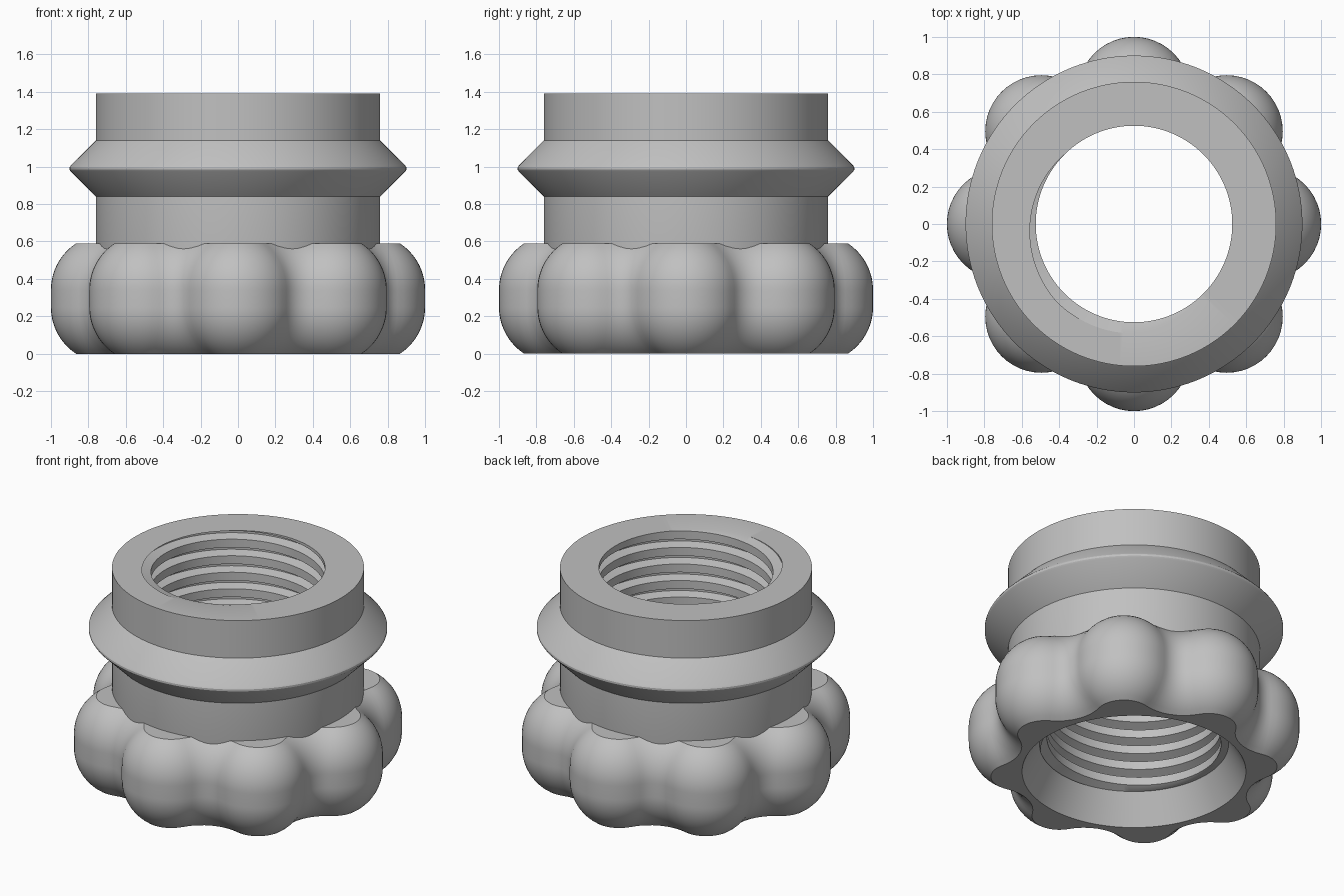
import bpy
import bmesh
from math import sin, cos, pi, radians, sqrt, atan2, hypot
from mathutils import Vector

cube = bpy.data.objects.get("Cube")
if cube:
    bpy.data.objects.remove(cube, do_unlink=True)

grey = bpy.data.materials.new("plain_grey")
grey.use_nodes = True
colour = (0.53, 0.53, 0.53, 1)
grey.diffuse_color = colour
grey.node_tree.nodes["Principled BSDF"].inputs["Base Color"].default_value = colour

COLUMNS = 192


def skin_loops(name, columns):
    """Join neighbouring closed profiles into one ring-shaped solid."""
    bm = bmesh.new()
    grid = [[bm.verts.new(p) for p in col] for col in columns]
    count = len(grid[0])
    for a, b in zip(grid, grid[1:]):
        for i in range(count):
            j = (i + 1) % count
            bm.faces.new((a[i], b[i], b[j], a[j]))
    bmesh.ops.remove_doubles(bm, verts=bm.verts, dist=0.0002)
    bmesh.ops.recalc_face_normals(bm, faces=bm.faces)
    mesh = bpy.data.meshes.new(name)
    bm.to_mesh(mesh)
    bm.free()
    mesh.materials.append(grey)
    obj = bpy.data.objects.new(name, mesh)
    bpy.context.collection.objects.link(obj)
    bpy.ops.object.select_all(action='DESELECT')
    obj.select_set(True)
    bpy.context.view_layer.objects.active = obj
    bpy.ops.object.shade_smooth_by_angle(angle=radians(30))
    return obj


# Threaded collar: outer wall with pointed flange, helical groove inside
TOP, THREAD_START, PITCH = 1.39, 0.19, 0.11
MINOR, MAJOR = 0.525, 0.585
GROOVE = [(315, MINOR), (265, MAJOR), (225, MAJOR), (135, MINOR)]
OUTER = [(0.76, TOP), (0.76, 1.14), (0.894, 1.006), (0.9, 0.996),
         (0.9, 0.984), (0.894, 0.974), (0.76, 0.84), (0.76, 0.45)]
CHAMFER = [(0.675, 0), (0.57, THREAD_START)]


def thread_profile(turn):
    pts = [(TOP + PITCH * (k + turn - a / 360), r)
           for k in range(-13, 3) for a, r in GROOVE]

    def radius_at(z):
        for (z0, r0), (z1, r1) in zip(pts, pts[1:]):
            if z0 <= z <= z1:
                return r0 + (r1 - r0) * (z - z0) / (z1 - z0)
        return MINOR

    low, high = radius_at(THREAD_START), radius_at(TOP)
    out = []
    for z, r in pts:
        if z < THREAD_START:
            out.append((low, THREAD_START))
        elif z > TOP:
            out.append((high, TOP))
        else:
            out.append((r, z))
    return out


collar = []
for c in range(COLUMNS + 1):
    t = 2 * pi * c / COLUMNS
    profile = CHAMFER + thread_profile(c / COLUMNS) + OUTER
    collar.append([(r * cos(t), r * sin(t), z) for r, z in profile])
skin_loops("threaded_collar", collar)

# Lobed grip: eight round lobes joined by concave fillets
LOBES, LOBE_R, LOBE_DIST, VALLEY = 8, 0.3, 0.7, 0.857
HEIGHT, STRAIGHT_LOW, STRAIGHT_HIGH = 0.59, 0.25, 0.34
half = pi / LOBES
lx, ly = LOBE_DIST * cos(half), LOBE_DIST * sin(half)
# Fillet radius that makes the valley tangent to both lobes
gap = VALLEY - lx
fillet = (gap ** 2 + ly ** 2 - LOBE_R ** 2) / (2 * (LOBE_R - gap))
fillet_dist = VALLEY + fillet
spread = atan2(ly, fillet_dist - lx)


def outline():
    """Points and outward normals around the grip at its widest height."""
    result = []
    steps = 16
    for n in range(LOBES):
        axis = 2 * half * n
        centre = Vector((cos(axis), sin(axis))) * LOBE_DIST
        reach = spread + half
        for s in range(steps):
            a = axis - reach + 2 * reach * s / steps
            normal = Vector((cos(a), sin(a)))
            result.append((centre + normal * LOBE_R, normal))
        mid = axis + half
        centre = Vector((cos(mid), sin(mid))) * fillet_dist
        for s in range(steps // 2):
            a = mid + spread - 2 * spread * s / (steps // 2)
            normal = Vector((cos(a), sin(a)))
            result.append((centre - normal * fillet, normal))
    return result + result[:1]


ARC = 12
levels = [STRAIGHT_LOW * i / ARC for i in range(ARC + 1)]
levels += [STRAIGHT_HIGH + (HEIGHT - STRAIGHT_HIGH) * i / ARC for i in range(ARC + 1)]

grip = []
for point, normal in outline():
    column = []
    for z in levels:
        h = max(STRAIGHT_LOW - z, z - STRAIGHT_HIGH, 0)
        inset = LOBE_R - sqrt(LOBE_R ** 2 - h ** 2)
        p = point - normal * inset
        column.append((p.x, p.y, z))
    # Inner wall, hidden behind the collar
    radial = point / hypot(point.x, point.y)
    for r, z in ((0.7, HEIGHT), (0.675, 0)):
        column.append((radial.x * r, radial.y * r, z))
    grip.append(column)
skin_loops("lobed_grip", grip)
